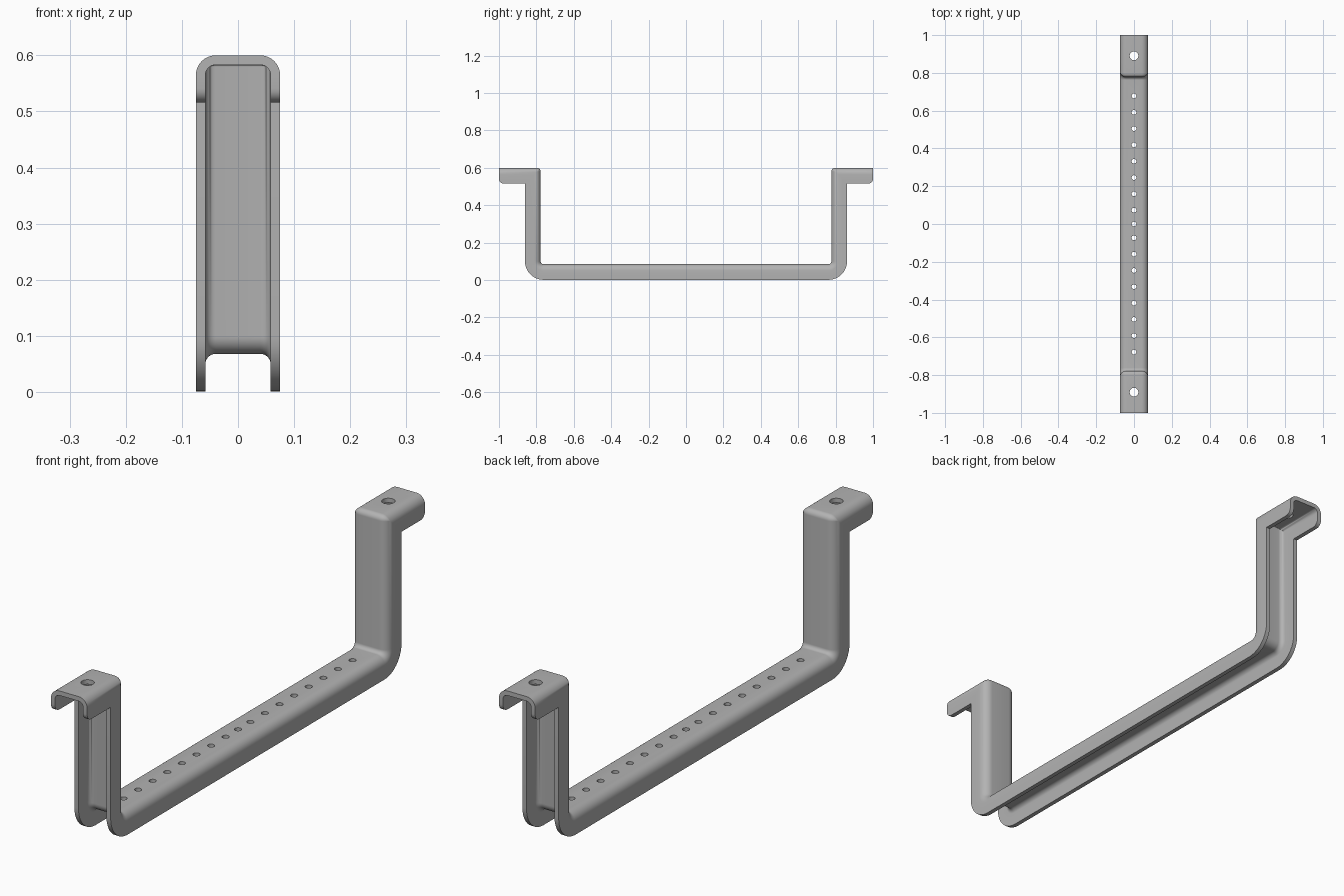
import bpy, bmesh
from math import sin, cos, pi, sqrt, radians

if "Cube" in bpy.data.objects:
    bpy.data.objects.remove(bpy.data.objects["Cube"], do_unlink=True)

HALF_W, WALL, DEPTH = 0.075, 0.017, 0.084   # channel section
R_OUT, R_TIP = 0.035, 0.025                 # section corner, rounded flange end
POST_Y, TOP_Z, BASE_Z = 0.777, 0.6, 0.085   # web surface positions
R_TOP, R_BOTTOM = 0.02, 0.015               # bend radii of the web
STEPS = 10

steel = bpy.data.materials.new("grey_steel")
steel.use_nodes = True
grey = (0.45, 0.45, 0.45, 1)
steel.diffuse_color = grey
steel.node_tree.nodes["Principled BSDF"].inputs["Base Color"].default_value = grey


def section(inset):
    """Half-round U profile as (x, depth below web) points."""
    r = R_OUT - inset
    cx = HALF_W - R_OUT
    half = [(cx + r, DEPTH - R_TIP + R_TIP * sin(pi / 2 * (1 - i / 6))) for i in range(7)]
    half += [(cx + r * cos(pi / 2 * i / 8), R_OUT - r * sin(pi / 2 * i / 8)) for i in range(9)]
    return half + [(-x, d) for x, d in reversed(half)]


def path(d):
    """Side-view (y, z) line of the bracket at a given depth below the web."""
    over = max(0, d - (DEPTH - R_TIP))
    pts = [(-1 + R_TIP - sqrt(max(0, R_TIP ** 2 - over ** 2)), TOP_Z - d)]
    r = max(R_TOP - d, 0)
    for i in range(STEPS + 1):
        a = pi / 2 * (1 - i / STEPS)
        pts.append((-POST_Y - d - r + r * cos(a), TOP_Z - d - r + r * sin(a)))
    r = R_BOTTOM + d
    for i in range(STEPS + 1):
        a = pi + pi / 2 * i / STEPS
        pts.append((-POST_Y + R_BOTTOM + r * cos(a), BASE_Z + R_BOTTOM + r * sin(a)))
    return pts + [(-y, z) for y, z in reversed(pts)]


# Bent U channel, swept from foot to foot
outer, inner = section(0), section(WALL)
n = len(outer)
bm = bmesh.new()
strips = [[bm.verts.new((x, y, z)) for y, z in path(d)] for x, d in outer + inner[::-1]]
for k, a in enumerate(strips):
    b = strips[(k + 1) % len(strips)]
    for j in range(len(a) - 1):
        bm.faces.new((a[j], a[j + 1], b[j + 1], b[j]))
for end in (0, -1):
    for i in range(n - 1):
        bm.faces.new([strips[k][end] for k in (i, i + 1, 2 * n - 2 - i, 2 * n - 1 - i)])
bmesh.ops.remove_doubles(bm, verts=bm.verts, dist=0.00005)
bmesh.ops.recalc_face_normals(bm, faces=bm.faces)
mesh = bpy.data.meshes.new("channel_bracket")
bm.to_mesh(mesh)
bm.free()
bracket = bpy.data.objects.new("channel_bracket", mesh)
bpy.context.collection.objects.link(bracket)
mesh.materials.append(steel)

# Hole cutters: a row along the rail and one in each foot
holes = [(0, BASE_Z, 0.0125)]
for side in (-1, 1):
    holes += [(side * (0.073 + 0.0864 * i), BASE_Z, 0.0125) for i in range(8)]
    holes.append((side * 0.89, TOP_Z, 0.023))
bm = bmesh.new()
for y, z, r in holes:
    made = bmesh.ops.create_cone(bm, cap_ends=True, segments=24, radius1=r, radius2=r, depth=0.08)
    bmesh.ops.translate(bm, verts=made["verts"], vec=(0, y, z))
cut_mesh = bpy.data.meshes.new("hole_cutter")
bm.to_mesh(cut_mesh)
bm.free()
cut_mesh.materials.append(steel)
cutter = bpy.data.objects.new("hole_cutter", cut_mesh)
bpy.context.collection.objects.link(cutter)
cutter.hide_render = True

bpy.ops.object.select_all(action="DESELECT")
bracket.select_set(True)
bpy.context.view_layer.objects.active = bracket
cut = bracket.modifiers.new("holes", "BOOLEAN")
cut.operation, cut.solver, cut.object = "DIFFERENCE", "EXACT", cutter
bpy.ops.object.modifier_apply(modifier=cut.name)
bpy.data.objects.remove(cutter, do_unlink=True)
bpy.ops.object.shade_smooth_by_angle(angle=radians(30))
